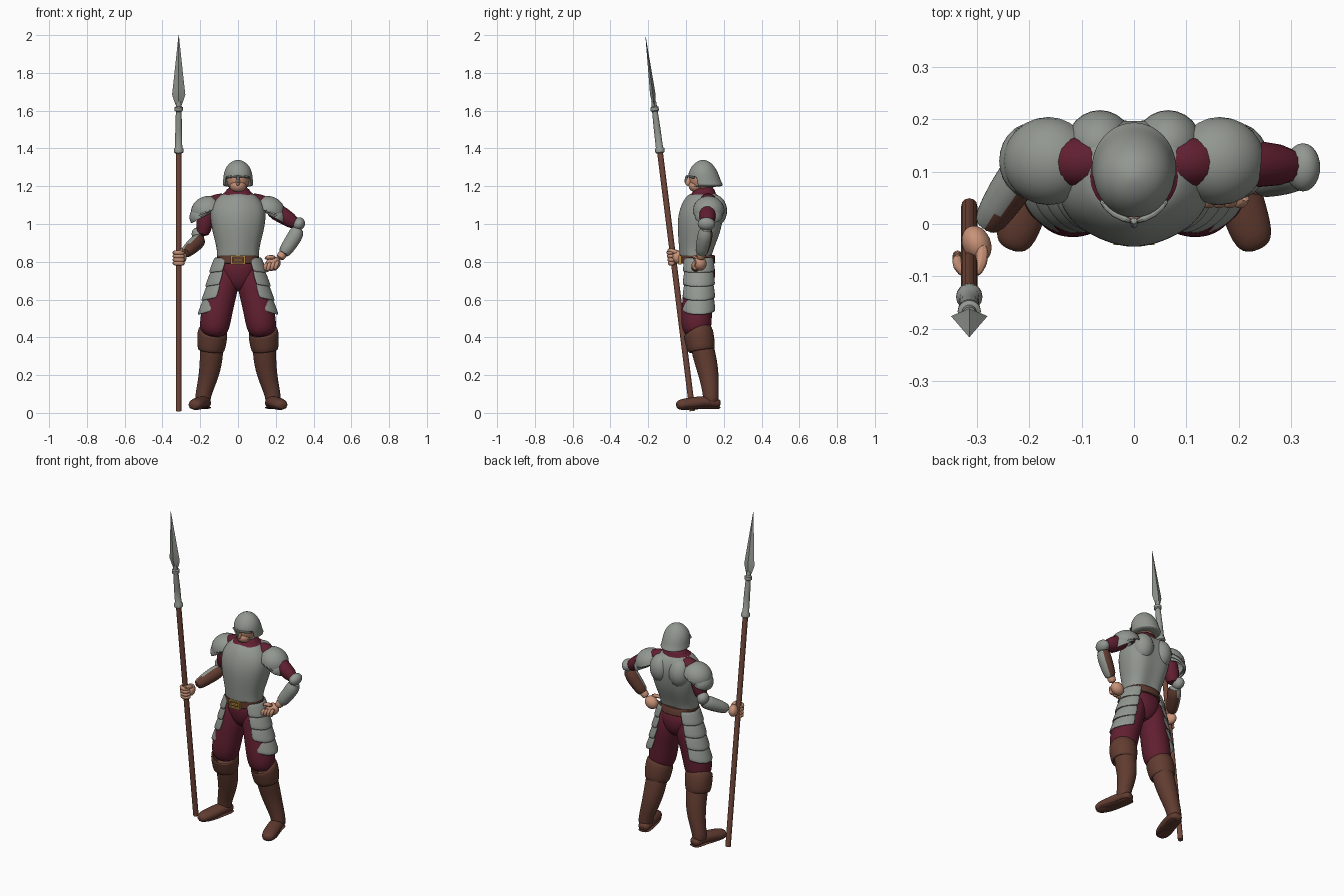
import bpy, bmesh, math
from mathutils import Vector, Matrix, Euler

cube = bpy.data.objects.get("Cube")
if cube:
    bpy.data.objects.remove(cube)


def material(name, rgb):
    m = bpy.data.materials.new(name)
    m.use_nodes = True
    m.diffuse_color = (*rgb, 1)
    bsdf = m.node_tree.nodes["Principled BSDF"]
    bsdf.inputs["Base Color"].default_value = (*rgb, 1)
    bsdf.inputs["Roughness"].default_value = 0.7
    return m


STEEL = material("steel", (0.29, 0.31, 0.28))
CLOTH = material("maroon cloth", (0.12, 0.014, 0.03))
LEATHER = material("brown leather", (0.12, 0.045, 0.03))
WOOD = material("shaft wood", (0.17, 0.065, 0.042))
SKIN = material("skin", (0.58, 0.29, 0.19))
GOLD = material("brass", (0.45, 0.25, 0.05))


def finish(bm, name, mats, subdiv=0, thick=0.0, rule=None):
    bmesh.ops.recalc_face_normals(bm, faces=bm.faces)
    bm.normal_update()
    for f in bm.faces:
        if rule:
            f.material_index = int(rule(f.normal))
    me = bpy.data.meshes.new(name)
    bm.to_mesh(me)
    bm.free()
    ob = bpy.data.objects.new(name, me)
    bpy.context.collection.objects.link(ob)
    for m in mats:
        me.materials.append(m)
    if thick:
        sol = ob.modifiers.new("thickness", "SOLIDIFY")
        sol.thickness = thick
    if subdiv:
        sub = ob.modifiers.new("smooth", "SUBSURF")
        sub.levels = sub.render_levels = subdiv
    bpy.ops.object.select_all(action="DESELECT")
    ob.select_set(True)
    bpy.context.view_layer.objects.active = ob
    bpy.ops.object.shade_smooth_by_angle(angle=math.radians(40))
    return ob


def skin_rings(bm, rings, cap, closed=True):
    n = len(rings[0])
    for a, b in zip(rings, rings[1:]):
        for i in range(n if closed else n - 1):
            j = (i + 1) % n
            bm.faces.new((a[i], a[j], b[j], b[i]))
    if cap:
        bm.faces.new(rings[0])
        bm.faces.new(rings[-1])


def tube(name, mats, path, radii, flat=1.0, segs=12, subdiv=1, cap=True, thick=0, rule=None):
    """Round limb along a path; flat squashes it vertically."""
    bm, pts, rings = bmesh.new(), [Vector(p) for p in path], []
    for k, p in enumerate(pts):
        d = (pts[min(k + 1, len(pts) - 1)] - pts[max(k - 1, 0)]).normalized()
        ref = Vector((0, 1, 0)) if abs(d.z) > 0.6 else Vector((0, 0, 1))
        u = d.cross(ref).normalized()
        v = u.cross(d)
        angles = [math.tau * i / segs for i in range(segs)]
        rings.append([bm.verts.new(p + radii[k] * (u * math.cos(a) + v * flat * math.sin(a)))
                      for a in angles])
    skin_rings(bm, rings, cap)
    return finish(bm, name, mats, subdiv, thick, rule)


def loft(name, mat, levels, segs=24, power=2.0, ridge=0.0, cap=True, thick=0, subdiv=1, cut=None):
    """Horizontal sections: height, half width, front y, back y."""
    bm, rings = bmesh.new(), []
    for z, rx, y0, y1 in levels:
        ring = []
        for i in range(segs):
            c, s = math.cos(math.tau * i / segs), math.sin(math.tau * i / segs)
            x = rx * math.copysign(abs(c) ** (2 / power), c)
            y = (y1 - y0) / 2 * math.copysign(abs(s) ** (2 / power), s)
            y -= ridge * max(0, 1 - abs(c) * 2)
            ring.append(bm.verts.new((x, (y0 + y1) / 2 + y, z)))
        rings.append(ring)
    skin_rings(bm, rings, cap)
    if cut:
        gone = [f for f in bm.faces if cut(f.calc_center_median())]
        bmesh.ops.delete(bm, geom=gone, context="FACES")
    return finish(bm, name, [mat], subdiv, thick)


def ball(name, mat, loc, size, rot=(0, 0, 0), floor=None, thick=0):
    """Ellipsoid; floor trims it to an open dome."""
    bm = bmesh.new()
    bmesh.ops.create_uvsphere(bm, u_segments=24, v_segments=16, radius=1)
    if floor is not None:
        bmesh.ops.bisect_plane(bm, geom=bm.verts[:] + bm.edges[:] + bm.faces[:],
                               plane_co=(0, 0, floor), plane_no=(0, 0, 1), clear_inner=True)
    bm.transform(Matrix.LocRotScale(Vector(loc), Euler(rot), Vector(size)))
    return finish(bm, name, [mat], 0, thick)


# Torso, collar and hips
loft("breastplate", STEEL, [(0.825, .112, -.02, .14), (0.83, .112, -.024, .145), (0.87, .112, -.027, .155),
     (0.95, .134, -.034, .19), (1.03, .15, -.036, .207), (1.1, .145, -.018, .21),
     (1.15, .1, .012, .185), (1.165, .075, .04, .16)], power=2.4, ridge=0.012, subdiv=2)
for s in (-1, 1):
    ball("shoulder_blade", STEEL, (s * .065, .15, 1.07), (.065, .067, .085))
loft("collar", CLOTH, [(1.11, .105, -.005, .18), (1.145, .092, .01, .17), (1.16, .085, .025, .16),
     (1.165, .068, .035, .155), (1.2, .055, .05, .15)], power=2.2)
loft("hips", CLOTH, [(0.64, .03, .03, .12), (0.69, .085, -.005, .15), (0.75, .105, -.015, .16),
     (0.83, .104, -.015, .14)], power=2.3)
loft("belt", LEATHER, [(0.79, .106, -.025, .152), (0.793, .11, -.028, .155), (0.832, .11, -.028, .152),
     (0.835, .106, -.025, .15)], power=2.3, subdiv=0)

# Belt buckle: frame bars and a central tongue
def bar(name, mat, loc, size):
    bm = bmesh.new()
    bmesh.ops.create_cube(bm, size=1)
    bm.transform(Matrix.LocRotScale(Vector(loc), None, Vector(size)))
    return finish(bm, name, [mat])

for s in (-1, 1):
    bar("buckle_rail", GOLD, (0, -.032, .81 + s * .02), (.076, .016, .009))
    bar("buckle_post", GOLD, (s * .034, -.032, .81), (.01, .016, .046))
bar("buckle_tongue", GOLD, (0, -.034, .81), (.05, .014, .01))

# Head and open helmet with nose guard
ball("head", SKIN, (0, .09, 1.245), (.062, .072, .08))
ball("jaw", SKIN, (0, .062, 1.202), (.044, .048, .037))
ball("nose", SKIN, (0, .012, 1.222), (.011, .016, .02), (-.3, 0, 0))
loft("helmet", STEEL, [(1.195, .083, .02, .202), (1.215, .081, .015, .192), (1.232, .079, .013, .184),
     (1.25, .078, .01, .178), (1.275, .074, .014, .168), (1.3, .064, .026, .154), (1.322, .046, .045, .136),
     (1.335, .024, .067, .114), (1.34, .006, .085, .096)], thick=.008, subdiv=2,
     cut=lambda c: c.z < 1.25 and c.y < .055)
for s in (-1, 1):
    tube("helmet_brow", [STEEL], [(0, .004, 1.252), (s * .04, .016, 1.252), (s * .066, .048, 1.243)],
         [.007, .007, .006], segs=8)
tube("nose_guard", [STEEL], [(0, .008, 1.26), (0, 0, 1.24), (0, -.004, 1.215)], [.009, .008, .006], segs=8)

# Legs, boots, hip plates and shoulders, mirrored by side
for s in (-1, 1):
    side = "left" if s > 0 else "right"
    mir = lambda pts: [(s * x, y, z) for x, y, z in pts]
    tube(side + "_trouser_leg", [CLOTH], mir([(.05, .072, .8), (.07, .072, .7), (.102, .06, .58),
         (.122, .053, .48), (.133, .06, .4)]), [.055, .083, .082, .085, .07], segs=16, subdiv=2)
    tube(side + "_boot_cuff", [LEATHER], mir([(.131, .058, .44), (.135, .066, .425), (.141, .08, .345),
         (.143, .083, .325)]), [.075, .083, .076, .068], segs=20, thick=.012, cap=False)
    tube(side + "_boot_shaft", [LEATHER], mir([(.135, .075, .4), (.14, .095, .31), (.148, .115, .23),
         (.168, .127, .15), (.186, .132, .09), (.187, .132, .04)]), [.062, .063, .058, .048, .042, .042],
         segs=16, subdiv=2)
    tube(side + "_foot", [LEATHER], mir([(.172, .182, .046), (.176, .165, .05), (.186, .11, .062), (.207, .035, .05),
         (.226, -.025, .044), (.236, -.05, .038)]), [.022, .038, .042, .045, .042, .024], flat=.75, segs=14, subdiv=2)
    tube(side + "_sole", [LEATHER], mir([(.172, .184, .028), (.178, .15, .028), (.19, .09, .028),
         (.21, .02, .028), (.236, -.052, .028)]), [.03, .04, .037, .047, .03], flat=.22, segs=14, subdiv=1)

    # Four overlapping hip lames, each flaring at its lower edge
    for k in range(4):
        bm, rings = bmesh.new(), []
        for drop, flare in ((0, 0), (.04, .004), (.083, .009)):
            t = (k * .074 + drop) / .3
            cx, rx, ry = .045 + .06 * t, .08 + .022 * t + flare, .08 + .004 * t + flare
            arc = [math.radians(-78 + 156 * i / 14) for i in range(15)]
            rings.append([bm.verts.new((s * (cx + rx * math.cos(a)), .068 + ry * math.sin(a),
                                        .825 - .3 * t + .02 * t * abs(math.sin(a)) ** 3)) for a in arc])
        skin_rings(bm, rings, False, closed=False)
        finish(bm, side + "_hip_lame", [STEEL], 1, .008)

    # Layered shoulder armour over a cloth sleeve head
    tube(side + "_shoulder_cloth", [CLOTH], mir([(.05, .115, 1.125), (.1, .118, 1.112), (.16, .12, 1.09)]),
         [.045, .052, .055])
    ball(side + "_pauldron", STEEL, (s * .163, .12, 1.07), (.088, .084, .077), (0, s * .4, 0), 0, .008)
    for k in range(2):
        ball(side + "_shoulder_lame", STEEL, (s * (.182 + .012 * k), .12, 1.052 - .013 * k),
             (.068 - .004 * k, .077 - .004 * k, .06), (0, s * .5, 0), -.1, .006)

# Left arm, hand on hip
tube("left_sleeve", [CLOTH], [(.16, .115, 1.09), (.24, .115, 1.045), (.32, .11, .99)], [.05, .047, .036])
ball("left_elbow_guard", STEEL, (.322, .108, 1.0), (.032, .046, .036), (0, .5, 0))
tube("left_vambrace", [STEEL, LEATHER], [(.323, .108, .985), (.3, .1, .93), (.262, .088, .875), (.235, .08, .835)],
     [.036, .043, .037, .033], segs=16, rule=lambda n: n.y - .4 * n.x > .45)
tube("left_wrist", [SKIN], [(.25, .085, .86), (.215, .075, .81)], [.026, .027])
ball("left_palm", SKIN, (.185, .075, .79), (.042, .034, .036), (0, -.5, 0))
for k in range(4):
    x, z = .202 - .02 * k, .776 - .004 * k
    tube("left_finger", [SKIN], [(x + .012, .055, z + .03), (x, .036, z + .01), (x - .004, .04, z - .012),
         (x - .008, .065, z - .016)], [.013, .012, .012, .01], segs=8)
tube("left_thumb", [SKIN], [(.2, .06, .82), (.165, .045, .828), (.14, .045, .815)], [.014, .013, .009], segs=8)

# Right arm, reaching forward to the spear
tube("right_sleeve", [CLOTH], [(-.16, .115, 1.09), (-.175, .118, 1.01), (-.19, .12, .93)], [.05, .047, .038])
ball("right_elbow_guard", STEEL, (-.212, .135, .945), (.033, .038, .037), (0, -.3, 0))
tube("right_vambrace", [STEEL, LEATHER], [(-.195, .125, .925), (-.22, .09, .9), (-.26, .03, .865), (-.285, -.01, .84)],
     [.036, .043, .036, .029], segs=16, rule=lambda n: n.y - .5 * n.x + .8 * n.z < .2)
ball("right_palm", SKIN, (-.3, -.038, .825), (.027, .036, .035), (0, 0, .4))


def shaft_y(z):
    return .035 - .125 * z


for k in range(4):
    z = .792 + .019 * k
    arc = [math.radians(a) for a in (20, -40, -100, -160, -215)]
    tube("right_finger", [SKIN], [(-.314 + .027 * math.cos(a), shaft_y(z) + .027 * math.sin(a), z) for a in arc],
         [.012, .013, .013, .012, .01], segs=8)
tube("right_thumb", [SKIN], [(-.29, -.035, .845), (-.288, -.075, .86), (-.305, -.1, .862)], [.015, .013, .009], segs=8)


# Spear: leaning shaft, ringed socket and diamond-section blade
def on_shaft(z):
    return (-.314, shaft_y(z), z)


tube("spear_shaft", [WOOD], [on_shaft(.01), on_shaft(1.4)], [.0155, .0155], subdiv=0)
profile = [(1.375, .019), (1.38, .025), (1.398, .025), (1.405, .019), (1.5, .018), (1.595, .015),
           (1.6, .022), (1.618, .022), (1.623, .014), (1.65, .013)]
tube("spear_socket", [STEEL], [on_shaft(z) for z, r in profile], [r for z, r in profile], segs=16, subdiv=0)
blade = [(1.62, .012), (1.65, .024), (1.685, .035), (1.73, .03), (1.85, .017), (2.0, .001)]
tube("spear_blade", [STEEL], [on_shaft(z) for z, r in blade], [r for z, r in blade], flat=.42, segs=4, subdiv=0)
